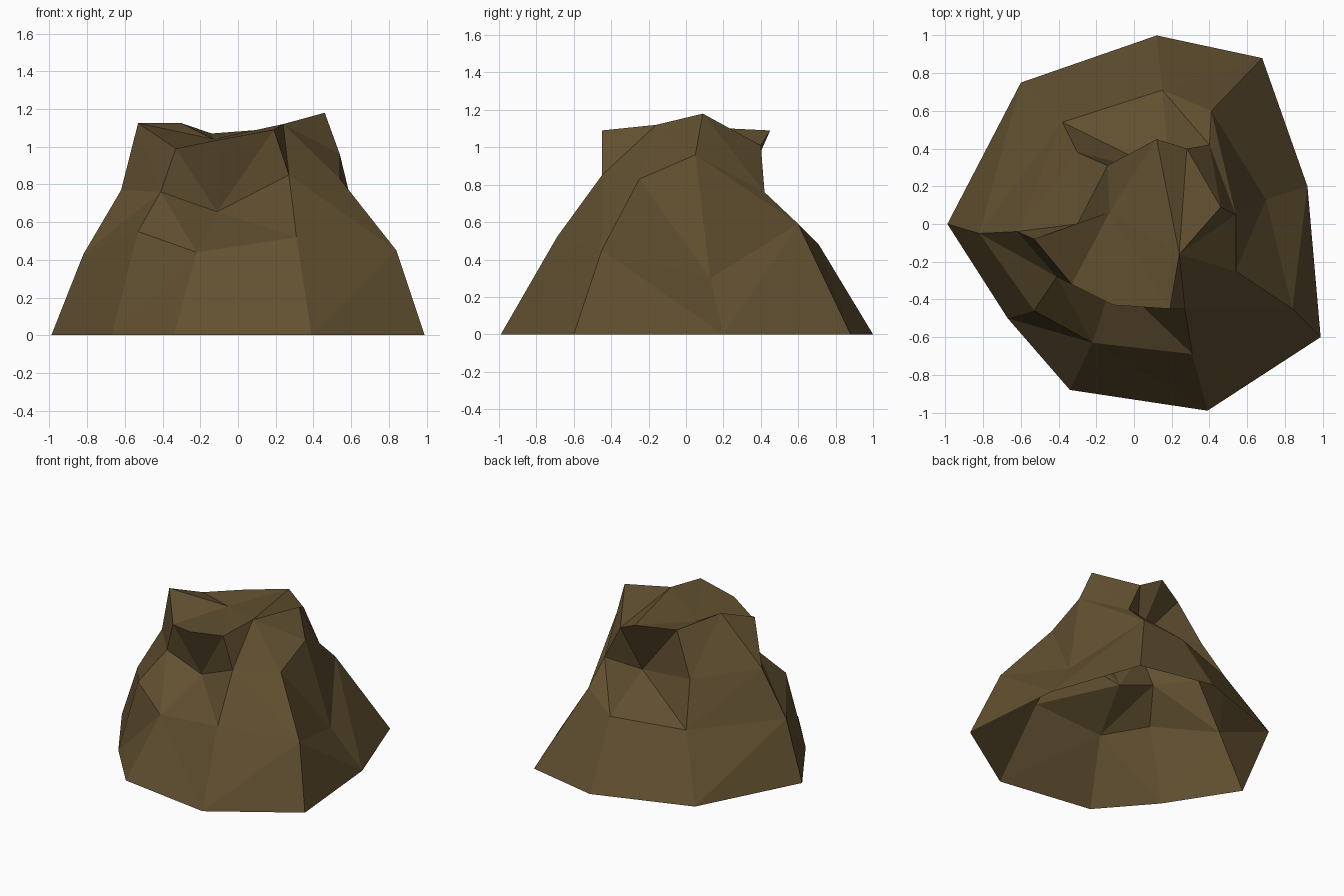
import bpy, bmesh

if "Cube" in bpy.data.objects:
    bpy.data.objects.remove(bpy.data.objects["Cube"])

# Four nine-sided rings of the rock, bottom to top, counter-clockwise from the left
RINGS = [
    [(-.99, 0, 0), (-.67, -.5, 0), (-.34, -.88, 0), (.39, -.99, 0), (.99, -.6, 0),
     (.92, .2, 0), (.68, .88, 0), (.12, 1, 0), (-.6, .75, 0)],
    [(-.82, -.05, .43), (-.53, -.46, .55), (-.22, -.63, .44), (.31, -.69, .52), (.84, -.45, .45),
     (.7, .13, .3), (.41, .6, .59), (.15, .71, .48), (-.38, .54, .45)],
    [(-.62, -.04, .77), (-.41, -.28, .76), (-.11, -.29, .655), (.27, -.45, .85), (.54, -.25, .83),
     (.54, .05, .96), (.4, .42, .76), (.19, .26, .66), (-.3, .38, .76)],
    [(-.53, -.08, 1.125), (-.33, -.32, .99), (-.11, -.43, 1.035), (.19, -.45, 1.09), (.24, -.16, 1.12),
     (.46, .09, 1.18), (.28, .4, 1.01), (.12, .45, 1.09), (-.14, .31, 1.07)],
]
# Direction in which each quad folds: 1 = rising diagonal, 0 = falling
FOLDS = ["010101111", "100000001", "00110001"]

bm = bmesh.new()
rings = [[bm.verts.new(p) for p in ring] for ring in RINGS]

# Faceted sides (the underside stays open)
for low, high, folds in zip(rings, rings[1:], FOLDS):
    for i, fold in enumerate(folds):
        j = (i + 1) % 9
        a, b, c, d = low[i], low[j], high[j], high[i]
        for tri in ([(a, b, c), (a, c, d)] if fold == "1" else [(a, b, d), (b, c, d)]):
            bm.faces.new(tri)

# Back left shoulder, where the rim has one extra corner
mid, top = rings[2], rings[3]
rim = bm.verts.new((-.3, 0, 1.125))
hollow = bm.verts.new((-.13, .06, 1.04))
for tri in [(mid[0], top[0], rim), (mid[8], mid[0], rim), (mid[8], rim, top[8])]:
    bm.faces.new(tri)

# Hollow top, fanned around its lowest point, and the raised right corner
fan = [rim, top[0], top[1], top[2], top[3], top[4], top[7], top[8], rim]
for a, b in zip(fan, fan[1:]):
    bm.faces.new((hollow, a, b))
bm.faces.new((top[4], top[5], top[6]))
bm.faces.new((top[4], top[6], top[7]))

mesh = bpy.data.meshes.new("rock")
bm.to_mesh(mesh)
bm.free()
rock = bpy.data.objects.new("rock", mesh)
bpy.context.collection.objects.link(rock)

brown = bpy.data.materials.new("earth brown")
brown.diffuse_color = (.12, .08, .03, 1)
brown.use_nodes = True
brown.node_tree.nodes["Principled BSDF"].inputs["Base Color"].default_value = brown.diffuse_color
mesh.materials.append(brown)
